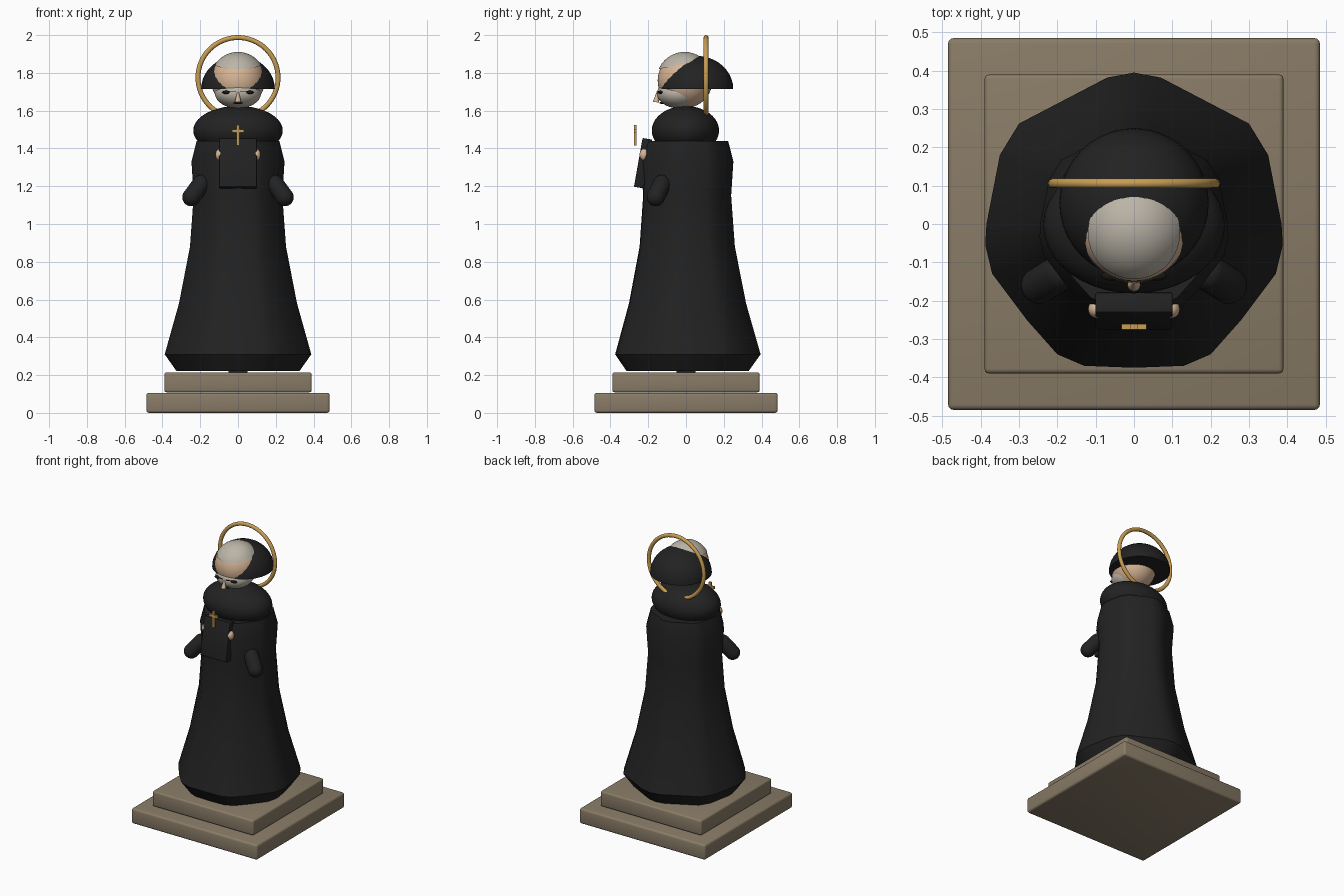
import bpy, bmesh, math
from mathutils import Vector

cube = bpy.data.objects.get("Cube")
if cube:
    bpy.data.objects.remove(cube, do_unlink=True)


def material(name, r, g, b):
    m = bpy.data.materials.new(name)
    m.use_nodes = True
    m.diffuse_color = (r, g, b, 1)
    m.node_tree.nodes["Principled BSDF"].inputs["Base Color"].default_value = (r, g, b, 1)
    return m


STONE = material("stone", 0.25, 0.2, 0.135)
BLACK = material("black cloth", 0.016, 0.016, 0.016)
SKIN = material("skin", 0.68, 0.46, 0.3)
GRAY = material("gray hair", 0.5, 0.46, 0.39)
GOLD = material("gold", 0.58, 0.34, 0.085)
DARK = material("dark features", 0.01, 0.008, 0.006)


def finish(bm, name, mat, loc=(0, 0, 0), rot=(0, 0, 0), smooth=True, angle=40):
    bmesh.ops.recalc_face_normals(bm, faces=bm.faces)
    me = bpy.data.meshes.new(name)
    bm.to_mesh(me)
    bm.free()
    ob = bpy.data.objects.new(name, me)
    bpy.context.collection.objects.link(ob)
    ob.location, ob.rotation_euler = loc, rot
    me.materials.append(mat)
    if smooth:
        bpy.ops.object.select_all(action="DESELECT")
        ob.select_set(True)
        bpy.context.view_layer.objects.active = ob
        bpy.ops.object.shade_smooth_by_angle(angle=math.radians(angle))
    return ob


def box(name, loc, size, mat, rot=(0, 0, 0), bevel=0):
    bm = bmesh.new()
    bmesh.ops.create_cube(bm, size=1)
    bmesh.ops.scale(bm, vec=size, verts=bm.verts)
    if bevel:
        bmesh.ops.bevel(bm, geom=bm.edges[:], offset=bevel, segments=3,
                        profile=0.5, affect="EDGES")
    return finish(bm, name, mat, loc, rot, smooth=bevel > 0)


def ball(name, loc, radii, mat, cut=None, normal=(0, 0, 1), segs=40):
    """Ellipsoid, optionally keeping only the side of a plane the normal points to."""
    bm = bmesh.new()
    bmesh.ops.create_uvsphere(bm, u_segments=segs, v_segments=segs // 2, radius=1)
    bmesh.ops.scale(bm, vec=radii, verts=bm.verts)
    if cut is not None:
        bmesh.ops.bisect_plane(bm, geom=bm.verts[:] + bm.edges[:] + bm.faces[:],
                               plane_co=(0, 0, cut), plane_no=normal, clear_inner=True)
        bmesh.ops.holes_fill(bm, edges=[e for e in bm.edges if e.is_boundary])
    return finish(bm, name, mat, loc)


def capsule(name, a, b, radius, mat):
    a, b = Vector(a), Vector(b)
    half = (b - a).length / 2
    bm = bmesh.new()
    bmesh.ops.create_uvsphere(bm, u_segments=24, v_segments=17, radius=radius)
    for v in bm.verts:
        v.co.z += math.copysign(half, v.co.z)
    rot = (b - a).to_track_quat("Z", "Y").to_euler()
    return finish(bm, name, mat, (a + b) / 2, rot)


# Stepped plinth
box("lower_plinth", (0, 0, 0.053), (0.97, 0.97, 0.106), STONE, bevel=0.014)
box("upper_plinth", (0, 0, 0.162), (0.78, 0.78, 0.106), STONE, bevel=0.012)

# Robe: one faceted half outline, mirrored and scaled up the body
half = [(0, 0.395), (0.07, 0.382), (0.3, 0.262), (0.35, 0.18), (0.385, 0.0), (0.388, -0.055),
        (0.37, -0.13), (0.28, -0.25), (0.2, -0.34), (0.13, -0.37), (0, -0.375)]
outline = half + [(-x, y) for x, y in half[-2:0:-1]]
levels = [(0.222, 0.84), (0.31, 1.0), (0.58, 0.805), (0.88, 0.655),
          (1.15, 0.605), (1.33, 0.635), (1.44, 0.565)]
bm = bmesh.new()
rings = [[bm.verts.new((x * s, y * s, z)) for x, y in outline] for z, s in levels]
n = len(outline)
for low, high in zip(rings, rings[1:]):
    for i in range(n):
        j = (i + 1) % n
        bm.faces.new((low[i], low[j], high[j], high[i]))
bm.faces.new(rings[0][::-1])
bm.faces.new(rings[-1])
finish(bm, "robe", BLACK, angle=35)
box("robe_underside", (0, 0, 0.219), (0.1, 0.1, 0.012), BLACK)

# Shoulder cowl and hood
ball("cowl", (0, -0.003, 1.495), (0.237, 0.178, 0.13), BLACK)
ball("hood", (0, 0.055, 1.715), (0.195, 0.195, 0.175), BLACK, cut=0)

# Head, hair cap and beard
ball("head", (0, -0.005, 1.76), (0.142, 0.145, 0.146), SKIN)
ball("hair_cap", (0, -0.007, 1.763), (0.146, 0.149, 0.148), GRAY,
     cut=0.085, normal=(0, -0.2, 1))
ball("beard", (0, -0.037, 1.692), (0.122, 0.116, 0.08), GRAY)

# Face
bm = bmesh.new()
bmesh.ops.create_cone(bm, cap_ends=True, segments=16, radius1=0.017, radius2=0.004, depth=0.055)
finish(bm, "nose", SKIN, (0, -0.155, 1.672), (math.radians(-8), 0, 0))
ball("mouth", (0, -0.128, 1.641), (0.024, 0.012, 0.006), DARK, segs=16)
for side, label in ((1, "left"), (-1, "right")):
    ball(label + "_eye", (side * 0.06, -0.134, 1.697), (0.025, 0.014, 0.009), DARK, segs=16)
    box(label + "_brow", (side * 0.036, -0.147, 1.703), (0.045, 0.006, 0.004), DARK,
        (0, 0, side * 0.3))

    # Sleeve and hand
    capsule(label + "_sleeve", (side * 0.247, -0.16, 1.142), (side * 0.195, -0.128, 1.212),
            0.048, BLACK)
    ball(label + "_hand", (side * 0.098, -0.222, 1.367), (0.022, 0.024, 0.031), SKIN, segs=20)

# Book and cross
box("book", (0, -0.227, 1.322), (0.2, 0.052, 0.262), BLACK, (math.radians(-10), 0, 0), bevel=0.004)
box("cross_upright", (0, -0.268, 1.47), (0.018, 0.014, 0.11), GOLD)
box("cross_arm", (0, -0.268, 1.493), (0.066, 0.014, 0.016), GOLD)

# Halo
bpy.ops.mesh.primitive_torus_add(location=(0, 0.106, 1.775), rotation=(math.pi / 2, 0, 0),
                                 major_radius=0.212, minor_radius=0.013,
                                 major_segments=64, minor_segments=14)
halo = bpy.context.object
halo.name = "halo"
halo.data.materials.append(GOLD)
bpy.ops.object.shade_smooth()
